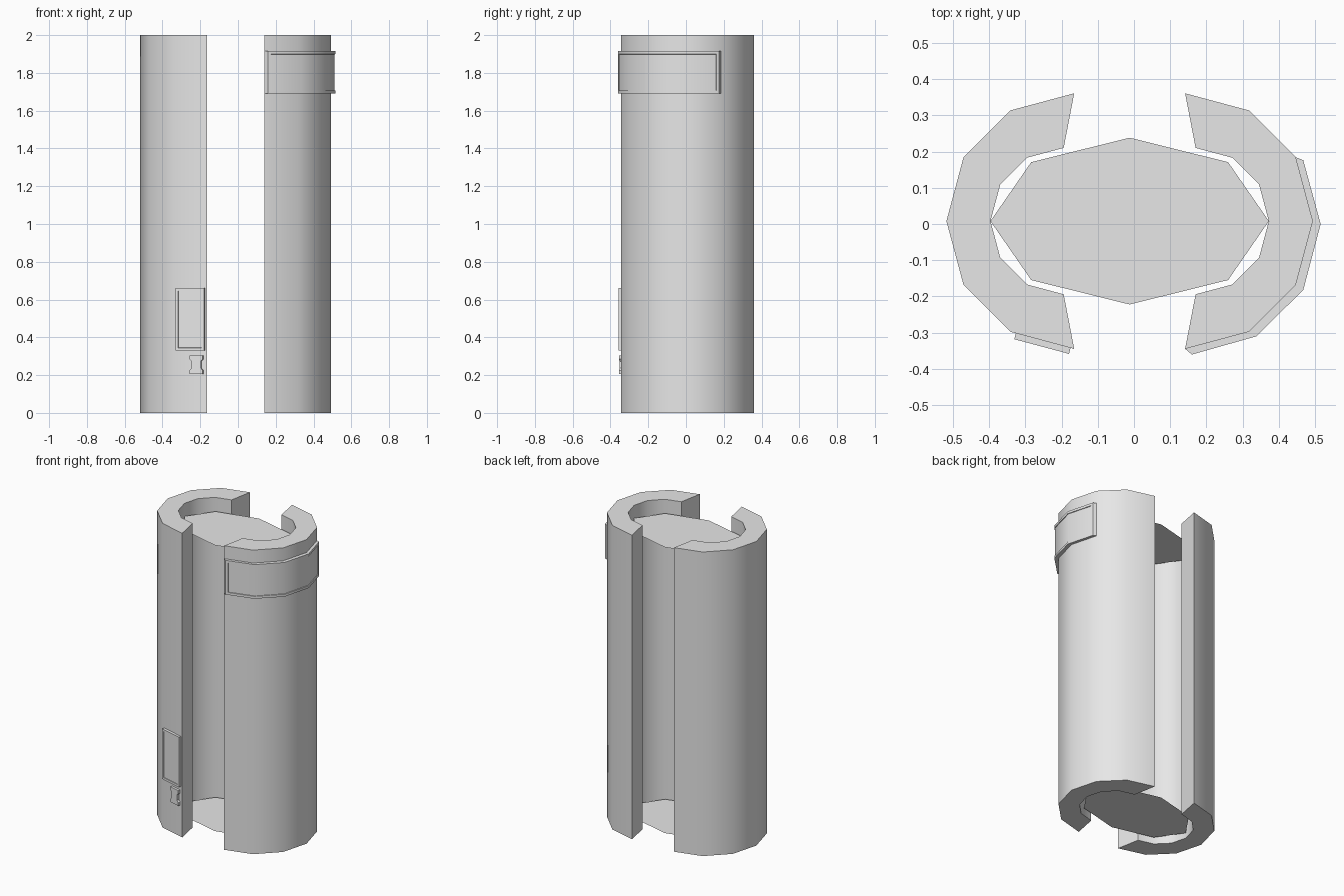
import bpy, bmesh, math
from mathutils import Vector

if "Cube" in bpy.data.objects:
    bpy.data.objects.remove(bpy.data.objects["Cube"])

grey = bpy.data.materials.new("light_grey")
grey.diffuse_color = (0.8, 0.8, 0.8, 1)
grey.use_nodes = True
grey.node_tree.nodes["Principled BSDF"].inputs["Base Color"].default_value = grey.diffuse_color
CX, CY = -0.012, 0.008      # centre of the two shells


def finish(bm, name, recalc=True):
    if recalc:
        bmesh.ops.recalc_face_normals(bm, faces=bm.faces)
    for f in bm.faces:
        f.smooth = True
    for e in bm.edges:      # keep corners over 35 degrees sharp
        e.smooth = len(e.link_faces) == 2 and e.calc_face_angle(0) < math.radians(35)
    me = bpy.data.meshes.new(name)
    bm.to_mesh(me)
    bm.free()
    me.materials.append(grey)
    ob = bpy.data.objects.new(name, me)
    bpy.context.collection.objects.link(ob)
    return ob


def arc(cx, r, side):
    # half of a 12-gon bulging to one side, front to back
    return [(cx + side * r * math.cos(math.radians(a)), CY + r * math.sin(math.radians(a)))
            for a in range(-90, 91, 30)]


def shell(name, side):
    outer = arc(CX + side * 0.153, 0.3525, side)
    inner = arc(CX + side * 0.182, 0.202, side)
    bm = bmesh.new()
    rows = [[[bm.verts.new((x, y, z)) for x, y in pts] for pts in (outer, inner)] for z in (0, 2)]
    (ob, ib), (ot, it) = rows
    for i in range(len(outer) - 1):
        for a, b in ((ob, ot), (ot, it), (it, ib), (ib, ob)):
            bm.faces.new((a[i], a[i + 1], b[i + 1], b[i]))
    for i in (0, -1):
        bm.faces.new((ob[i], ot[i], it[i], ib[i]))
    finish(bm, name)
    return outer


def raised_strip(name, base, top, z0, z1, rim, depth):
    # raised plate following a path, with a rim round a shallow sunken middle
    bm = bmesh.new()
    b0, b1, t0, t1 = ([bm.verts.new((x, y, z)) for x, y in p]
                      for p, z in ((base, z0), (base, z1), (top, z0), (top, z1)))
    front = []
    for i in range(len(base) - 1):
        front.append(bm.faces.new((t0[i], t0[i + 1], t1[i + 1], t1[i])))
        bm.faces.new((b0[i], b0[i + 1], t0[i + 1], t0[i]))
        bm.faces.new((t1[i], t1[i + 1], b1[i + 1], b1[i]))
    bm.faces.new((b0[0], t0[0], t1[0], b1[0]))
    bm.faces.new((b0[-1], b1[-1], t1[-1], t0[-1]))
    bm.normal_update()
    bmesh.ops.inset_region(bm, faces=front, thickness=rim, depth=0, use_even_offset=True)
    bmesh.ops.inset_region(bm, faces=front, thickness=0.001, depth=-depth, use_even_offset=True)
    finish(bm, name, False)


def disc(name, z):
    # flat 8-sided oval
    bm = bmesh.new()
    bm.faces.new([bm.verts.new((CX + 0.384 * math.cos(i * math.pi / 4),
                                CY + 0.23 * math.sin(i * math.pi / 4), z)) for i in range(8)])
    finish(bm, name, False)


left_outer = shell("left_shell", -1)
right_outer = shell("right_shell", 1)
disc("upper_disc", 1.915)
disc("lower_disc", 0.035)

# band round the top of the right shell
raised_strip("upper_band", right_outer[:5],
             [(0.16, -0.36), (0.337, -0.31), (0.467, -0.182), (0.515, 0.0), (0.467, 0.176)],
             1.69, 1.915, 0.016, 0.004)

# panel and clasp on the front-most flat of the left shell
p, q = Vector(left_outer[1]), Vector(left_outer[0])
along = (q - p).normalized()
out = Vector((along.y, -along.x))


def on_face(x, off):
    return p + along * ((x - p.x) / along.x) + out * off


raised_strip("front_panel", [on_face(x, 0) for x in (-0.326, -0.175)],
             [on_face(x, 0.017) for x in (-0.326, -0.175)], 0.33, 0.66, 0.014, 0.004)

half = [(0.035, -0.05), (0.035, -0.03), (0.025, -0.018), (0.025, 0.018), (0.035, 0.03), (0.035, 0.05)]
outline = half + [(-x, z) for x, z in reversed(half)]
bm = bmesh.new()
lo, hi = ([bm.verts.new((*on_face(-0.218 + x, off), 0.255 + z)) for x, z in outline]
          for off in (0, 0.016))
bm.faces.new(hi)
bm.faces.new(lo[::-1])
for i in range(len(lo)):
    j = (i + 1) % len(lo)
    bm.faces.new((lo[i], lo[j], hi[j], hi[i]))
finish(bm, "front_clasp")
